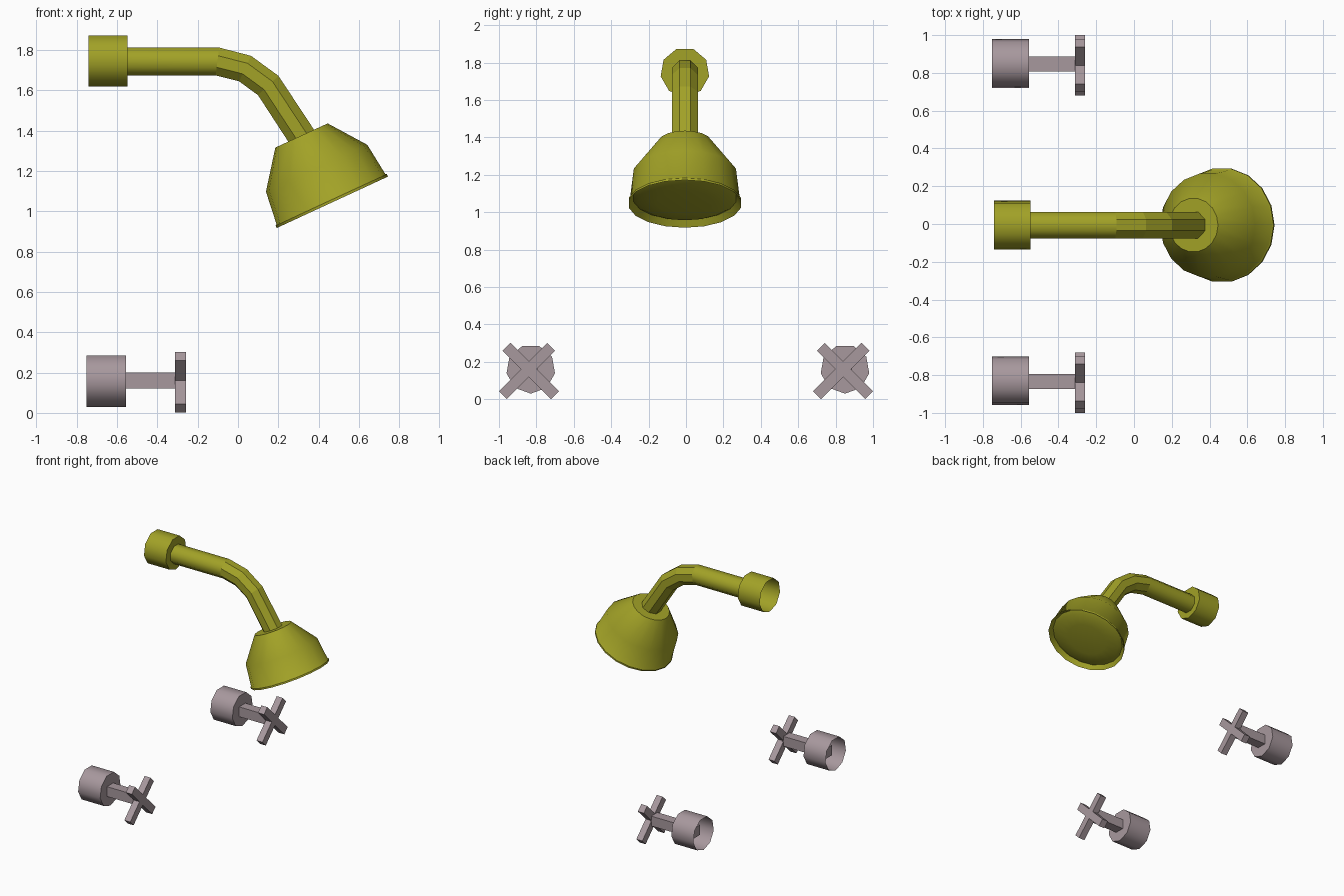
import bpy, bmesh, math
from mathutils import Vector, Matrix

if "Cube" in bpy.data.objects:
    bpy.data.objects.remove(bpy.data.objects["Cube"])


def material(name, rgb):
    m = bpy.data.materials.new(name)
    m.diffuse_color = (*rgb, 1)
    m.use_nodes = True
    m.node_tree.nodes["Principled BSDF"].inputs["Base Color"].default_value = m.diffuse_color
    return m


olive = material("olive_metal", (0.36, 0.36, 0.02))
mauve = material("mauve_grey", (0.39, 0.315, 0.34))


def finish(name, bm, mat, angle=None):
    bmesh.ops.recalc_face_normals(bm, faces=bm.faces)
    me = bpy.data.meshes.new(name)
    bm.to_mesh(me)
    bm.free()
    me.materials.append(mat)
    ob = bpy.data.objects.new(name, me)
    bpy.context.collection.objects.link(ob)
    if angle:
        bpy.ops.object.select_all(action='DESELECT')
        ob.select_set(True)
        bpy.context.view_layer.objects.active = ob
        bpy.ops.object.shade_smooth_by_angle(angle=math.radians(angle))
    return ob


def skin(rings, cap_start=False, cap_end=False):
    """Join rings of points with quads; a one-point ring makes a fan."""
    bm = bmesh.new()
    rows = [[bm.verts.new(p) for p in r] for r in rings]
    n = len(rows[0])
    for a, b in zip(rows, rows[1:]):
        for i in range(n):
            j = (i + 1) % n
            bm.faces.new((a[i], a[j], b[0]) if len(b) == 1 else (a[i], a[j], b[j], b[i]))
    if cap_start:
        bm.faces.new(rows[0][::-1])
    if cap_end:
        bm.faces.new(rows[-1])
    return bm


def ring(center, u, v, r, n, phase=0.0):
    if r == 0:
        return [Vector(center)]
    return [Vector(center) + r * (math.cos(t) * u + math.sin(t) * v)
            for t in (2 * math.pi * (i + phase) / n for i in range(n))]


Y, Z = Vector((0, 1, 0)), Vector((0, 0, 1))


def cup(name, x0, x1, y, z, mat):
    """Nine-sided wall cup, open at the wall end, with a flat front."""
    rings = [ring((x, y, z), -Z, Y, 0.1315, 9) for x in (x0, x1)]
    return finish(name, skin(rings, cap_end=True), mat, 50)


def box(bm, center, size, turn=0.0):
    mat = (Matrix.Translation(center) @ Matrix.Rotation(turn, 4, 'X')
           @ Matrix.Diagonal((*size, 1)))
    bmesh.ops.create_cube(bm, size=1, matrix=mat)


# Shower arm: wall cup, straight pipe, faceted bend
ARM_Y = -0.006
cup("arm_wall_cup", -0.742, -0.547, ARM_Y, 1.7495, olive)

path = [Vector((x, ARM_Y, z)) for x, z in
        ((-0.56, 1.743), (-0.102, 1.743), (0.035, 1.708), (0.15, 1.624), (0.335, 1.342))]
rings = []
for i, p in enumerate(path):
    d_in = (p - path[max(i - 1, 0)]).normalized()
    d_out = (path[min(i + 1, len(path) - 1)] - p).normalized()
    side = (d_in + d_out).normalized().cross(Y)
    rings.append(ring(p, side, Y, 0.0755, 8, 0.5))
finish("arm_pipe", skin(rings[:2]), olive, 50)
finish("arm_bend", skin(rings[1:], cap_end=True), olive)

# Shower head: turned profile of (distance along axis, radius),
# with a groove inside the rim and a gently domed spray face
tilt = math.radians(24.8)
axis = Vector((math.sin(tilt), 0, -math.cos(tilt)))
across = Vector((math.cos(tilt), 0, math.sin(tilt)))
top = Vector((0.315, ARM_Y, 1.376))
profile = [(0, 0.143), (0.179, 0.277), (0.347, 0.297), (0.352, 0.304), (0.365, 0.304),
           (0.332, 0.278), (0.346, 0.25), (0.357, 0.15), (0.360, 0)]
rings = [ring(top + axis * d, across, axis.cross(across), r, 18) for d, r in profile]
finish("shower_head", skin(rings, cap_start=True), olive, 48)

# Two taps: wall cup, square stem, cross handle of two bars
for label, y in (("front", -0.84), ("back", 0.84)):
    cup(label + "_tap_cup", -0.751, -0.555, y + 0.01, 0.1615, mauve)
    bm = bmesh.new()
    box(bm, (-0.495, y + 0.007, 0.16), (0.39, 0.079, 0.079))
    finish(label + "_tap_stem", bm, mauve)
    bm = bmesh.new()
    for turn, shift in ((45, -0.01), (-45, 0.01)):
        box(bm, (-0.285, y + shift, 0.151), (0.053, 0.365, 0.06), math.radians(turn))
    finish(label + "_tap_cross", bm, mauve)
